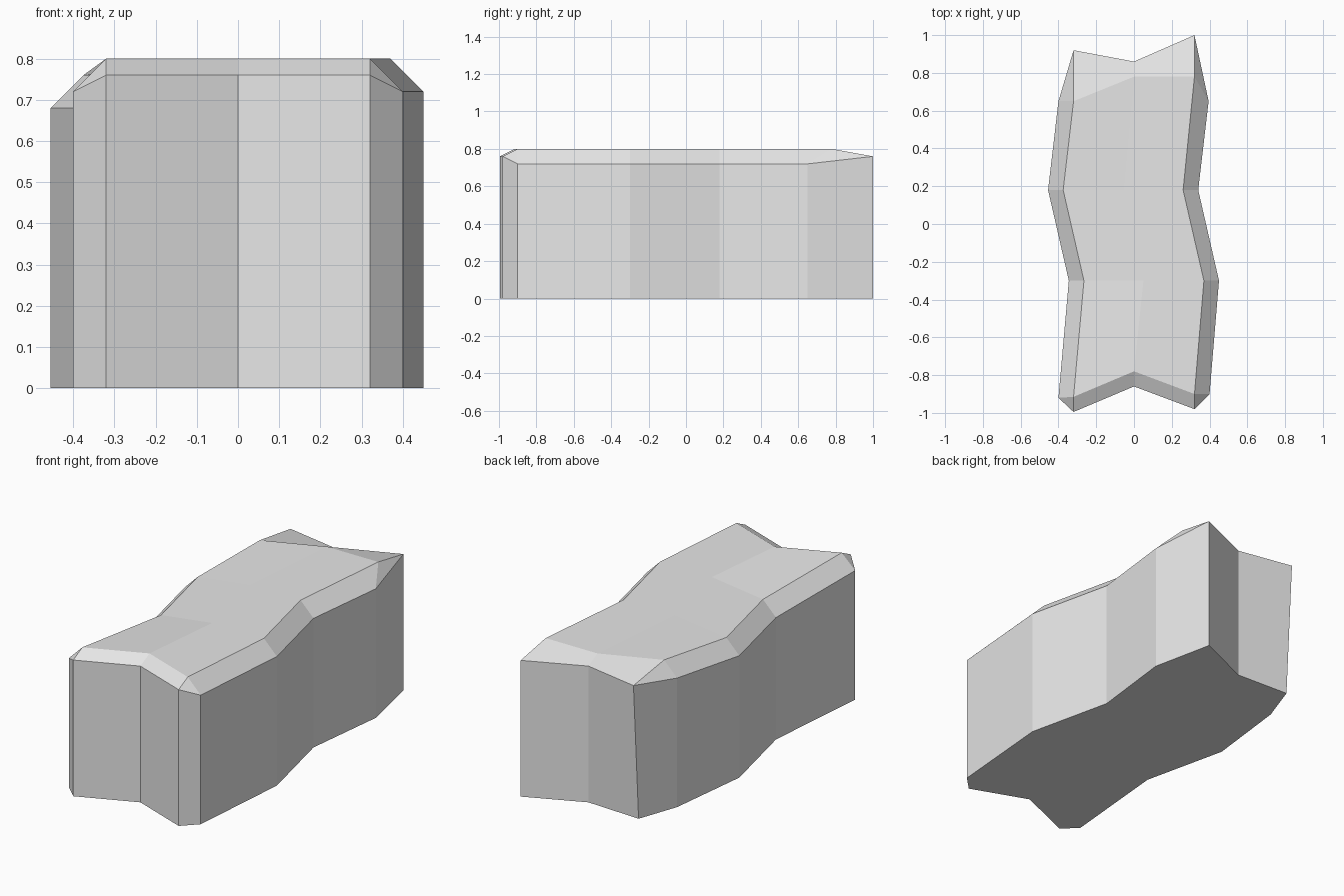
import bpy, bmesh

if "Cube" in bpy.data.objects:
    bpy.data.objects.remove(bpy.data.objects["Cube"])

stone = bpy.data.materials.new("plain grey")
stone.diffuse_color = (0.8, 0.8, 0.8, 1.0)
stone.use_nodes = True
stone.node_tree.nodes["Principled BSDF"].inputs["Base Color"].default_value = stone.diffuse_color

# Top surface: left, centre, right point of each row, front to back
rows = [
    [(-0.32, -0.915, 0.80), (0.00, -0.78, 0.80), (0.32, -0.90, 0.80)],
    [(-0.265, -0.30, 0.76), (0.05, -0.30, 0.80), (0.37, -0.30, 0.80)],
    [(-0.375, 0.18, 0.76), (-0.055, 0.18, 0.80), (0.26, 0.18, 0.80)],
    [(-0.32, 0.65, 0.80), (0.00, 0.78, 0.80), (0.32, 0.78, 0.80)],
]

# Wall outline, counter-clockwise: x, y, rim height, (row, column) of top neighbour
outline = [
    (-0.32, -0.995, 0.76, (0, 0)), (0.00, -0.86, 0.76, (0, 1)),
    (0.32, -0.98, 0.76, (0, 2)), (0.40, -0.90, 0.72, (0, 2)),
    (0.45, -0.30, 0.72, (1, 2)), (0.34, 0.18, 0.72, (2, 2)),
    (0.395, 0.65, 0.72, (3, 2)), (0.32, 1.00, 0.76, (3, 2)),
    (0.00, 0.86, 0.76, (3, 1)), (-0.32, 0.92, 0.76, (3, 0)),
    (-0.40, 0.65, 0.72, (3, 0)), (-0.455, 0.18, 0.68, (2, 0)),
    (-0.345, -0.30, 0.68, (1, 0)), (-0.40, -0.92, 0.72, (0, 0)),
]
overhang = {9: 0.045}  # back left corner leans outward at the top

bm = bmesh.new()
top = [[bm.verts.new(p) for p in row] for row in rows]
rim = [bm.verts.new((x, y, z)) for x, y, z, _ in outline]
base = [bm.verts.new((x, y - overhang.get(i, 0), 0))
        for i, (x, y, _, _) in enumerate(outline)]

# Top panels
for a, b in zip(top, top[1:]):
    for c in range(2):
        bm.faces.new((a[c], a[c + 1], b[c + 1], b[c]))

# Walls and chamfers; corner chamfers close to a triangle
n = len(outline)
for i in range(n):
    j = (i + 1) % n
    bm.faces.new((base[i], base[j], rim[j], rim[i]))
    (r0, c0), (r1, c1) = outline[i][3], outline[j][3]
    ring = [rim[i], rim[j], top[r1][c1]]
    if (r0, c0) != (r1, c1):
        ring.append(top[r0][c0])
    bm.faces.new(ring)

# Underside
bm.faces.new(base[::-1])
bmesh.ops.recalc_face_normals(bm, faces=bm.faces[:])

mesh = bpy.data.meshes.new("zigzag_wall_block")
bm.to_mesh(mesh)
bm.free()
mesh.materials.append(stone)
block = bpy.data.objects.new("zigzag_wall_block", mesh)
bpy.context.collection.objects.link(block)
